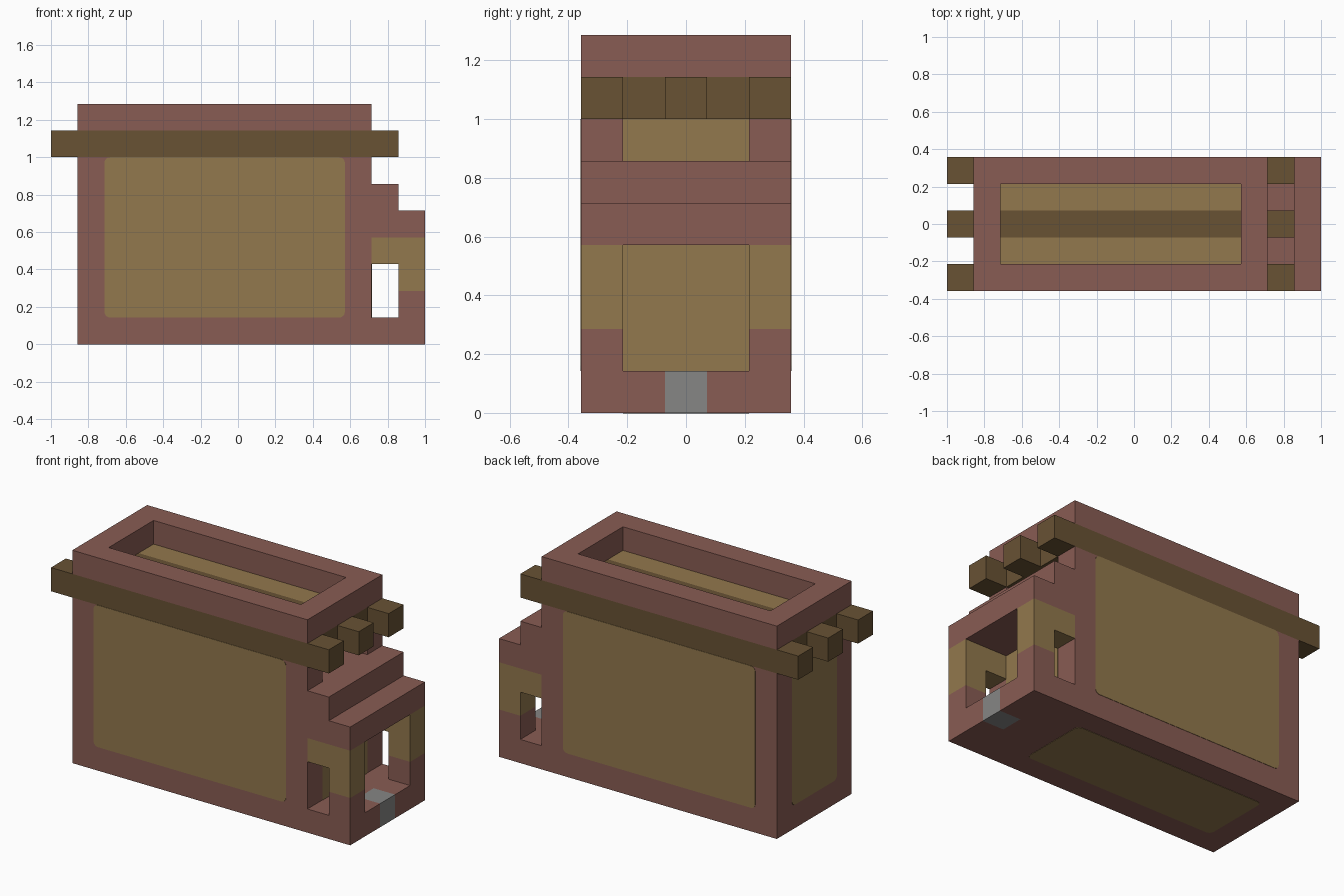
import bpy, bmesh
from mathutils import Vector

cube = bpy.data.objects.get("Cube")
if cube:
    bpy.data.objects.remove(cube)

U = 1 / 7                       # size of one building block
ORIGIN = Vector((-7, -2.5, 0))  # block coordinates start at the left front bottom


def material(name, rgb):
    m = bpy.data.materials.new(name)
    m.use_nodes = True
    m.diffuse_color = (*rgb, 1)
    m.node_tree.nodes["Principled BSDF"].inputs["Base Color"].default_value = (*rgb, 1)
    return m


BRICK = material("brick red", (0.25, 0.107, 0.087))
TAN = material("tan", (0.288, 0.188, 0.074))
WOOD = material("dark wood", (0.138, 0.084, 0.034))
GREY = material("stone grey", (0.24, 0.24, 0.235))


def add_boxes(name, mat, spans, round_axis=None):
    """Join boxes given as (x, y, z) ranges; optionally round corners around an axis."""
    bm = bmesh.new()
    for span in spans:
        lo, hi = (Vector(c) + ORIGIN for c in zip(*span))
        verts = bmesh.ops.create_cube(bm, size=U)["verts"]
        for v in verts:
            for i in range(3):
                v.co[i] = U * (hi[i] if v.co[i] > 0 else lo[i])
    if round_axis is not None:
        edges = [e for e in bm.edges
                 if abs((e.verts[0].co - e.verts[1].co)[round_axis]) > 1e-5]
        bmesh.ops.bevel(bm, geom=edges, offset=0.03, segments=4,
                        profile=0.5, affect='EDGES')
    mesh = bpy.data.meshes.new(name)
    bm.to_mesh(mesh)
    bm.free()
    mesh.materials.append(mat)
    obj = bpy.data.objects.new(name, mesh)
    bpy.context.collection.objects.link(obj)
    return obj


def skin(at):
    """A thin range around a surface, for painted plates."""
    return (at - 0.015, at + 0.015)


FULL, INNER, SIDES = (0, 5), (1, 4), ((0, 1), (4, 5))
LONG = (2, 11)

# Main body with a notch high on the right end
add_boxes("main_body", BRICK,
          [((1, 12), FULL, (0, 6)), ((1, 11), FULL, (6, 7))]
          + [((11, 12), y, (6, 7)) for y in SIDES])

# Painted panels
for name, y in (("front_panel", 0), ("back_panel", 5)):
    add_boxes(name, TAN, [(LONG, skin(y), (1, 7))], round_axis=1)
add_boxes("end_panel", TAN, [(skin(1), INNER, (1, 7))], round_axis=0)
add_boxes("bottom_panel", TAN, [(LONG, INNER, skin(0))], round_axis=2)
add_boxes("notch_panel", TAN, [(skin(11), INNER, (6, 7))])
add_boxes("alcove_back_panel", TAN, [(skin(12), INNER, (1, 4))])

# Long beams, the cross pieces between them and the sunken top
for name, y in (("front_beam", 0), ("middle_beam", 2), ("back_beam", 4)):
    add_boxes(name, WOOD, [((0, 13), (y, y + 1), (7, 8))])
GAPS = ((1, 2), (3, 4))
add_boxes("cross_pieces", WOOD,
          [(x, y, (7, 8)) for x in ((1, 2), (11, 12)) for y in GAPS])
add_boxes("sunken_top", TAN, [(LONG, y, (7, 8)) for y in GAPS])

# Raised rim
add_boxes("top_rim", BRICK,
          [((1, 12), y, (8, 9)) for y in SIDES]
          + [(x, INNER, (8, 9)) for x in ((1, 2), (11, 12))])

# Side alcove: floor, doorstep, posts, arches and stepped roof
add_boxes("alcove_floor", BRICK,
          [((12, 13), FULL, (0, 1))]
          + [((13, 14), y, (0, 1)) for y in ((0, 2), (3, 5))])
add_boxes("doorstep", GREY, [((13, 14), (2, 3), (0, 1))])
add_boxes("alcove_posts", BRICK, [((13, 14), y, (1, 2)) for y in SIDES])
add_boxes("alcove_arches", TAN,
          [((13, 14), y, (2, 4)) for y in SIDES]
          + [((12, 13), y, (3, 4)) for y in SIDES])
add_boxes("alcove_roof", BRICK,
          [((12, 14), FULL, (4, 5)), ((12, 13), FULL, (5, 6))])
